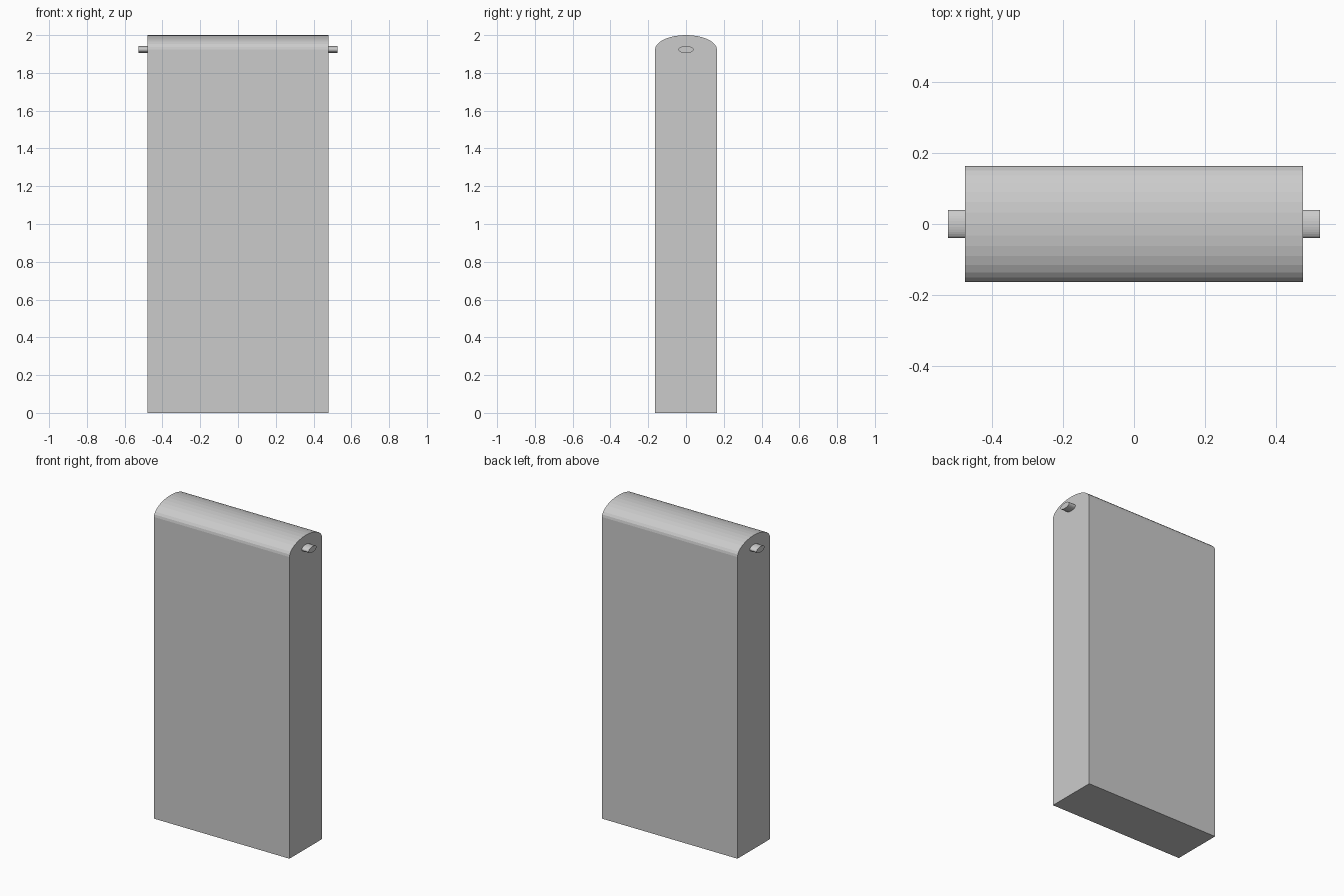
import bpy, bmesh
from math import pi, cos, sin

if "Cube" in bpy.data.objects:
    bpy.data.objects.remove(bpy.data.objects["Cube"])

AXIS_Z = 1.923      # height of the pivot axis and start of the rounded top
SQUASH = 0.47       # rounded parts are flattened vertically


def arc(radius, start, end, steps):
    """Points (y, z) on a flattened arc around the pivot axis."""
    return [(radius * cos(start + (end - start) * i / steps),
             AXIS_Z + SQUASH * radius * sin(start + (end - start) * i / steps))
            for i in range(steps + 1)]


def extrude_along_x(name, profile, half_length):
    """Closed (y, z) profile extruded symmetrically along x."""
    bm = bmesh.new()
    face = bm.faces.new([bm.verts.new((-half_length, y, z)) for y, z in profile])
    new = bmesh.ops.extrude_face_region(bm, geom=[face])["geom"]
    bmesh.ops.translate(bm, vec=(2 * half_length, 0, 0),
                        verts=[g for g in new if isinstance(g, bmesh.types.BMVert)])
    bmesh.ops.recalc_face_normals(bm, faces=bm.faces)
    mesh = bpy.data.meshes.new(name)
    bm.to_mesh(mesh)
    bm.free()
    obj = bpy.data.objects.new(name, mesh)
    bpy.context.collection.objects.link(obj)
    return obj


# Slab with a domed top edge
extrude_along_x("slab_body",
                [(-0.164, 0), (0.164, 0)] + arc(0.164, 0, pi, 16), 0.478)

# Pivot rod running through the slab, showing as a stub at each side
extrude_along_x("pivot_rod", arc(0.04, 0, 2 * pi, 32)[:-1], 0.526)
